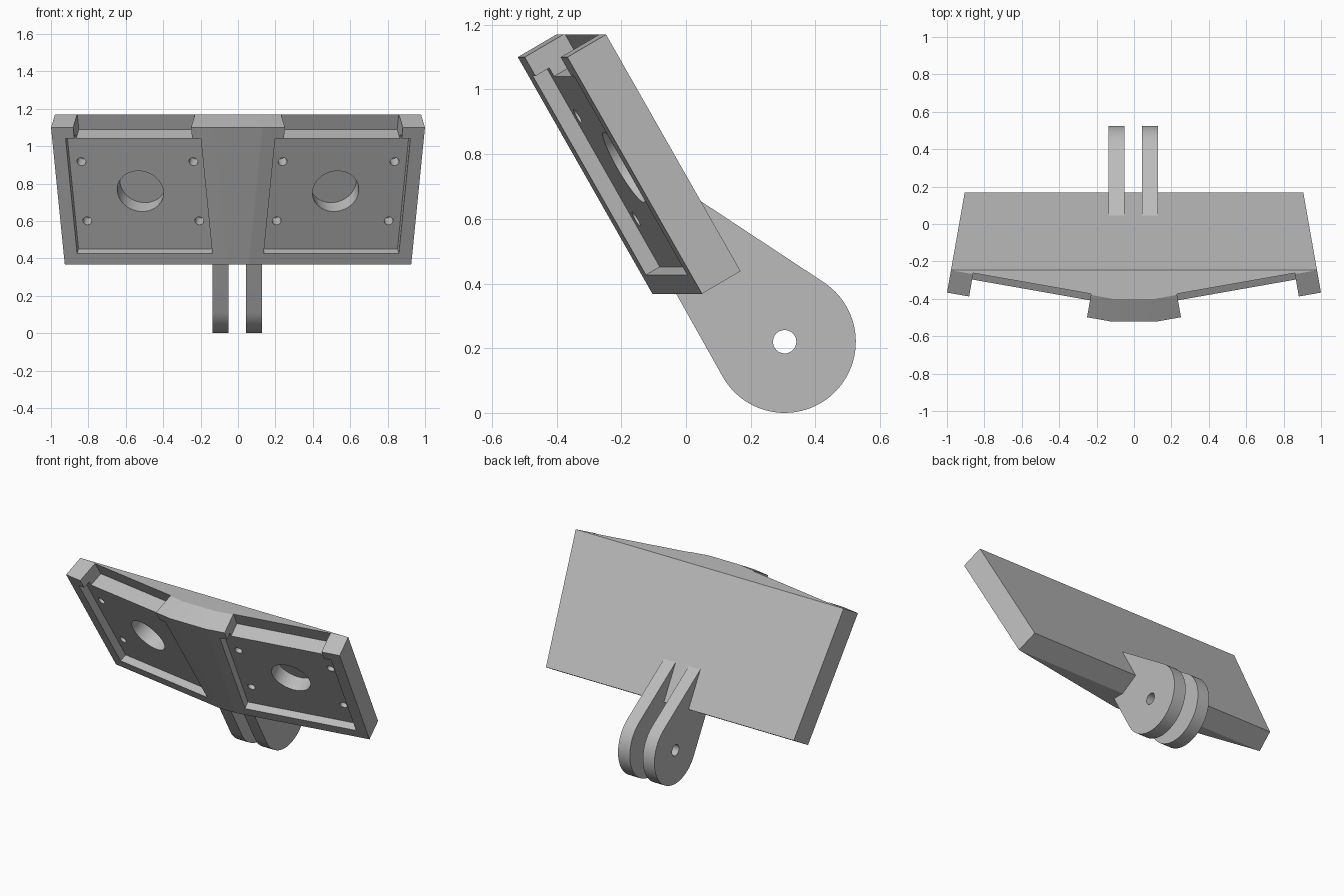
import bpy
import bmesh
from math import radians, sin, cos, pi
from mathutils import Matrix, Vector

default = bpy.data.objects.get("Cube")
if default:
    bpy.data.objects.remove(default, do_unlink=True)

# Single grey plastic
grey = bpy.data.materials.new("grey_plastic")
grey.use_nodes = True
grey.diffuse_color = (0.5, 0.5, 0.5, 1)
grey.node_tree.nodes["Principled BSDF"].inputs["Base Color"].default_value = (0.5, 0.5, 0.5, 1)

# Wing frame: x along the wing, y into its depth, z up its slope,
# with the origin at the upper inner front corner
TILT, SWEEP = radians(30), radians(10)
WIDTH, THICK, HEIGHT = 0.883, 0.14, 0.845
MID_X, MID_Z = 0.443, -0.4225
WING = (Matrix.Translation((0.13, -0.52, 1.10))
        @ Matrix.Rotation(SWEEP, 4, 'Z') @ Matrix.Rotation(TILT, 4, 'X'))
SIDES = {"left": WING, "right": Matrix.Diagonal((-1, 1, 1, 1)) @ WING}


def finish(bm, name):
    bmesh.ops.recalc_face_normals(bm, faces=bm.faces)
    mesh = bpy.data.meshes.new(name)
    bm.to_mesh(mesh)
    bm.free()
    mesh.materials.append(grey)
    obj = bpy.data.objects.new(name, mesh)
    bpy.context.collection.objects.link(obj)
    return obj


def box(name, lo, hi, matrix):
    lo, hi = Vector(lo), Vector(hi)
    bm = bmesh.new()
    bmesh.ops.create_cube(bm, size=1, matrix=matrix @ Matrix.Translation((lo + hi) / 2)
                          @ Matrix.Diagonal((*(hi - lo), 1)))
    return finish(bm, name)


def cylinder(name, radius, length, matrix, segments=64):
    bm = bmesh.new()
    bmesh.ops.create_cone(bm, cap_ends=True, segments=segments, radius1=radius,
                          radius2=radius, depth=length, matrix=matrix)
    return finish(bm, name)


def activate(obj):
    bpy.ops.object.select_all(action='DESELECT')
    obj.select_set(True)
    bpy.context.view_layer.objects.active = obj


def cut(target, cutter):
    cutter.hide_render = True
    mod = target.modifiers.new("cut", 'BOOLEAN')
    mod.operation = 'DIFFERENCE'
    mod.solver = 'EXACT'
    mod.object = cutter
    activate(target)
    bpy.ops.object.modifier_apply(modifier=mod.name)
    bpy.data.objects.remove(cutter, do_unlink=True)


def smooth(obj):
    activate(obj)
    bpy.ops.object.shade_smooth_by_angle(angle=radians(8))


# Solid body: hull around both swept wings
bm = bmesh.new()
for matrix in SIDES.values():
    for x in (0, WIDTH):
        for y in (0, THICK):
            for z in (0, -HEIGHT):
                bm.verts.new(matrix @ Vector((x, y, z)))
hull = bmesh.ops.convex_hull(bm, input=bm.verts)
spare = {g for g in hull["geom_interior"] + hull["geom_unused"]
         if isinstance(g, bmesh.types.BMVert)}
bmesh.ops.delete(bm, geom=list(spare), context='VERTS')
bmesh.ops.dissolve_limit(bm, angle_limit=radians(0.5), verts=bm.verts, edges=bm.edges)
body = finish(bm, "panel_body")

FLOOR, BACK = 0.05, 0.145
for side, matrix in SIDES.items():
    # Shallow pocket and the open notch above it
    cut(body, box("pocket_cutter", (MID_X - 0.367, -0.05, MID_Z - 0.355),
                  (MID_X + 0.367, FLOOR, MID_Z + 0.355), matrix))
    cut(body, box("notch_cutter", (MID_X - 0.32, -0.06, -0.0975),
                  (MID_X + 0.32, BACK, 0.1), matrix))
    # Round recess and four screw holes in the pocket floor
    turn = Matrix.Rotation(pi / 2, 4, 'X')
    holes = [(0, 0, 0.125, BACK)]
    holes += [(i * 0.304, j * 0.183, 0.024, 0.12) for i in (-1, 1) for j in (-1, 1)]
    for dx, dz, radius, end in holes:
        place = Matrix.Translation((MID_X + dx, end / 2, MID_Z + dz))
        cut(body, cylinder("hole_cutter", radius, end, matrix @ place @ turn))
smooth(body)

# Two rounded hinge lugs with a pin hole
PIN = Vector((0.305, 0.22))
RADIUS = 0.22
for side, x0, x1 in (("right", -0.137, -0.052), ("left", 0.043, 0.129)):
    start, end = radians(-150), radians(57)
    steps = 48
    outline = []
    for i in range(steps + 1):
        a = start + (end - start) * i / steps
        outline.append(PIN + RADIUS * Vector((cos(a), sin(a))))
    outline += [Vector((0.045, 0.655)), Vector((-0.065, 0.43))]
    bm = bmesh.new()
    face = bm.faces.new([bm.verts.new((x0, p.x, p.y)) for p in outline])
    ext = bmesh.ops.extrude_face_region(bm, geom=[face], use_keep_orig=True)
    moved = [g for g in ext["geom"] if isinstance(g, bmesh.types.BMVert)]
    bmesh.ops.translate(bm, verts=moved, vec=(x1 - x0, 0, 0))
    lug = finish(bm, side + "_hinge_lug")
    cut(lug, cylinder("pin_cutter", 0.036, 1, Matrix.Translation((0, PIN.x, PIN.y))
                      @ Matrix.Rotation(pi / 2, 4, 'Y')))
    smooth(lug)
